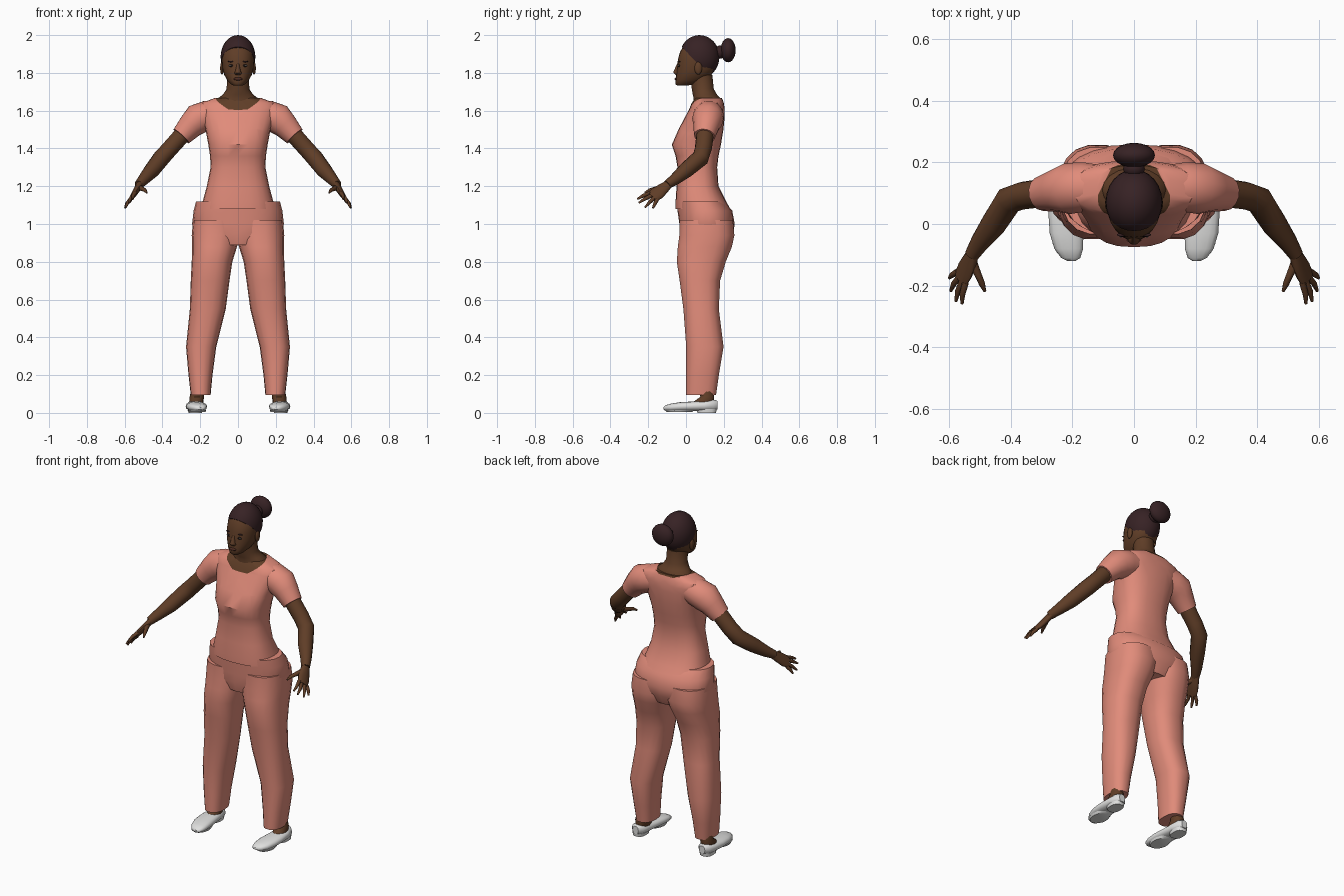
import bpy, bmesh, math
from mathutils import Vector as V

if "Cube" in bpy.data.objects:
    bpy.data.objects.remove(bpy.data.objects["Cube"])


def material(name, rgb):
    m = bpy.data.materials.new(name)
    m.diffuse_color = (*rgb, 1)
    m.use_nodes = True
    m.node_tree.nodes["Principled BSDF"].inputs["Base Color"].default_value = m.diffuse_color
    return m


CLOTH = material("salmon cloth", (0.75, 0.26, 0.195))
SKIN = material("brown skin", (0.115, 0.047, 0.02))
HAIR = material("dark hair", (0.038, 0.016, 0.018))
SHOE = material("white shoe", (0.74, 0.74, 0.73))
LIPS = material("lips", (0.075, 0.025, 0.016))
DARK = material("eye dark", (0.012, 0.008, 0.007))


def finish(name, bm, mats, mirror=False, angle=40):
    """Turn a bmesh into a smooth-shaded object, optionally mirrored over x."""
    bmesh.ops.recalc_face_normals(bm, faces=bm.faces)
    me = bpy.data.meshes.new(name)
    bm.to_mesh(me)
    bm.free()
    for m in mats:
        me.materials.append(m)
    ob = bpy.data.objects.new(name, me)
    bpy.context.collection.objects.link(ob)
    bpy.ops.object.select_all(action='DESELECT')
    ob.select_set(True)
    bpy.context.view_layer.objects.active = ob
    bpy.ops.object.shade_smooth_by_angle(angle=math.radians(angle))
    if mirror:
        ob.modifiers.new("mirror", 'MIRROR').use_mirror_merge = False
    return ob


def loft(rings, n=20, p=2.0):
    """Skin superellipse rings given as (centre, half axis, half axis)."""
    bm = bmesh.new()
    rows = []
    for c, a, b in rings:
        row = []
        for i in range(n):
            t = 2 * math.pi * i / n
            u, w = math.cos(t), math.sin(t)
            u = math.copysign(abs(u) ** (2 / p), u)
            w = math.copysign(abs(w) ** (2 / p), w)
            row.append(bm.verts.new(V(c) + V(a) * u + V(b) * w))
        rows.append(row)
    for r, s in zip(rows, rows[1:]):
        for i in range(n):
            j = (i + 1) % n
            bm.faces.new((r[i], r[j], s[j], s[i]))
    bm.faces.new(rows[0])
    bm.faces.new(rows[-1])
    return bm


def level(z, x0, x1, y0, y1):
    return ((x0 + x1) / 2, (y0 + y1) / 2, z), ((x1 - x0) / 2, 0, 0), (0, (y1 - y0) / 2, 0)


def sym(z, x, y0, y1):
    return level(z, -x, x, y0, y1)


def slice_y(y, x0, x1, z0, z1):
    return ((x0 + x1) / 2, y, (z0 + z1) / 2), ((x1 - x0) / 2, 0, 0), (0, 0, (z1 - z0) / 2)


def tube(pts):
    """Rings along a path of (x, y, z, radius)."""
    rings = []
    for i, q in enumerate(pts):
        t = V(pts[min(i + 1, len(pts) - 1)][:3]) - V(pts[max(i - 1, 0)][:3])
        a = t.cross(V((0, 1, 0.3))).normalized()
        b = t.cross(a).normalized()
        rings.append((q[:3], a * q[3], b * q[3]))
    return rings


def ball(name, c, r, mat, mirror=False, u=20, v=12):
    bm = bmesh.new()
    bmesh.ops.create_uvsphere(bm, u_segments=u, v_segments=v, radius=1)
    bmesh.ops.scale(bm, vec=r, verts=bm.verts)
    bmesh.ops.translate(bm, vec=c, verts=bm.verts)
    return finish(name, bm, [mat], mirror, 60)


def cut(bm, co, no, drop=False):
    bmesh.ops.bisect_plane(bm, geom=bm.verts[:] + bm.edges[:] + bm.faces[:],
                           plane_co=co, plane_no=no, clear_inner=drop)


# Shirt body, with the scooped neckline cut in and left as skin
shirt = loft([sym(1.08, .195, -.055, .235), sym(1.12, .187, -.055, .212),
              sym(1.2, .165, -.05, .172), sym(1.3, .145, -.045, .165),
              sym(1.36, .148, -.055, .172), sym(1.42, .157, -.075, .185),
              sym(1.5, .172, -.04, .198), sym(1.57, .195, -.003, .205),
              sym(1.61, .205, .018, .205), sym(1.64, .195, .03, .2),
              sym(1.668, .12, .05, .19)], 24, 2.5)
cut(shirt, (0, 0, 1.6), (0, -.3, 1))
for s in (1, -1):
    cut(shirt, (s * .05, 0, 1.6), (-.6 * s, -.3, 1))
for f in shirt.faces:
    c = f.calc_center_median()
    f.material_index = int(c.z > 1.6 + .3 * c.y + .6 * max(0, abs(c.x) - .05))
finish("shirt", shirt, [CLOTH, SKIN])

# Short sleeves
finish("sleeve", loft(tube([(.1, .12, 1.585, .07), (.16, .12, 1.575, .08), (.215, .115, 1.555, .083),
                            (.25, .108, 1.52, .07), (.3, .098, 1.465, .056)]), 14), [CLOTH], True)

# Trousers: hips plus two legs
finish("hips", loft([sym(.89, .12, -.02, .22), sym(.95, .22, -.035, .25), sym(1.0, .243, -.035, .258),
                     sym(1.07, .235, -.045, .245), sym(1.12, .222, -.045, .2)], 24, 2.3), [CLOTH])
finish("trouser_leg", loft([level(.095, .145, .25, 0, .16), level(.2, .135, .262, 0, .175),
                            level(.35, .115, .275, 0, .2), level(.55, .065, .255, -.015, .175),
                            level(.7, .045, .25, -.035, .182), level(.8, .03, .245, -.05, .212),
                            level(.88, .005, .243, -.045, .245), level(.94, -.01, .245, -.037, .258),
                            level(1.02, -.01, .238, -.035, .25)], 18, 2.4), [CLOTH], True)

# Ankles and feet
finish("ankle", loft([level(.03, .185, .255, 0, .15), level(.06, .183, .258, .04, .15),
                      level(.085, .18, .256, .075, .15), level(.16, .175, .24, .06, .14)], 14), [SKIN], True)

# Slip-on shoes with soles and low heels
finish("shoe", loft([slice_y(-.12, .19, .215, .018, .03), slice_y(-.11, .174, .236, .012, .04),
                     slice_y(-.08, .165, .258, .009, .049), slice_y(-.03, .164, .273, .009, .057),
                     slice_y(.03, .17, .277, .01, .06), slice_y(.1, .178, .272, .01, .064),
                     slice_y(.145, .186, .262, .01, .07), slice_y(.166, .205, .243, .018, .064)],
                    16, 2.5), [SHOE], True)
finish("sole", loft([level(.004, .172, .262, -.1, .03), level(.016, .168, .268, -.112, .05)], 16), [SHOE], True)
finish("heel", loft([level(0, .19, .262, .06, .16), level(.02, .186, .264, .055, .163)], 14, 2.6), [SHOE], True)

# Bare arms
finish("arm", loft(tube([(.23, .105, 1.54, .05), (.3, .1, 1.467, .046), (.36, .092, 1.4, .045),
                         (.405, .077, 1.35, .046), (.455, .0, 1.285, .042), (.5, -.06, 1.235, .031),
                         (.525, -.1, 1.208, .024)]), 14), [SKIN], True, 60)

# Hands: flattened palm, four fingers and a thumb
side, thick = V((.4, .6, -.6)).normalized(), V((.75, .1, .6)).normalized()
palm = [((.517, -.085, 1.216), .022, .019), ((.532, -.12, 1.188), .033, .018),
        ((.547, -.15, 1.164), .04, .016), ((.562, -.18, 1.142), .036, .012)]
finish("palm", loft([(c, side * a, thick * b) for c, a, b in palm], 12), [SKIN], True, 60)
tips = [(.557, -.258, 1.132), (.577, -.25, 1.112), (.594, -.217, 1.088), (.598, -.175, 1.084)]
for i, tip in enumerate(tips):
    root = V((.558, -.172, 1.146)) + side * (i - 1.5) * .019
    mid = root.lerp(V(tip), .55) + thick * .005
    finish("finger", loft(tube([(*root, .011), (*mid, .0095), (*tip, .005)]), 8), [SKIN], True, 60)
finish("thumb", loft(tube([(.525, -.12, 1.195, .016), (.505, -.165, 1.185, .012),
                           (.492, -.195, 1.178, .01), (.483, -.218, 1.165, .005)]), 8), [SKIN], True, 60)

# Neck and head
finish("neck", loft([sym(1.63, .115, .035, .19), sym(1.665, .107, .04, .185), sym(1.685, .08, .035, .165),
                     sym(1.715, .06, .03, .148), sym(1.79, .058, .02, .14)], 18), [SKIN], False, 60)
finish("head", loft([sym(1.732, .022, -.046, .0), sym(1.74, .038, -.055, .05), sym(1.76, .057, -.055, .1),
                     sym(1.79, .073, -.052, .135), sym(1.82, .082, -.048, .155),
                     sym(1.87, .086, -.043, .163), sym(1.91, .084, -.032, .163),
                     sym(1.945, .07, -.012, .15), sym(1.975, .045, .02, .12)], 24, 2.2), [SKIN], False, 60)
ball("ear", (.085, .065, 1.825), (.01, .02, .034), SKIN, True, 10, 8)

# Face details
finish("nose", loft([sym(1.79, .017, -.056, -.03), sym(1.8, .02, -.068, -.03),
                     sym(1.81, .014, -.066, -.03), sym(1.855, .006, -.044, -.03)], 10), [SKIN], False, 60)
ball("eye", (.035, -.037, 1.838), (.015, .006, .007), DARK, True, 10, 6)
ball("eye_white", (.042, -.04, 1.838), (.004, .0045, .003), SHOE, True, 8, 6)
ball("eyebrow", (.036, -.035, 1.86), (.02, .006, .004), HAIR, True, 10, 6)
ball("mouth", (0, -.052, 1.768), (.025, .008, .008), LIPS, False, 12, 8)

# Hair cap trimmed along a slanted hairline, and a bun at the back
cap = bmesh.new()
bmesh.ops.create_uvsphere(cap, u_segments=24, v_segments=16, radius=1)
bmesh.ops.scale(cap, vec=(.092, .106, .115), verts=cap.verts)
bmesh.ops.translate(cap, vec=(0, .071, 1.885), verts=cap.verts)
cut(cap, (0, -.02, 1.935), (0, 1.06, 1), True)
bmesh.ops.holes_fill(cap, edges=[e for e in cap.edges if e.is_boundary])
finish("hair_cap", cap, [HAIR], False, 60)
ball("hair_tie", (0, .18, 1.91), (.035, .03, .035), HAIR)
ball("hair_bun", (0, .223, 1.92), (.068, .04, .064), HAIR)
